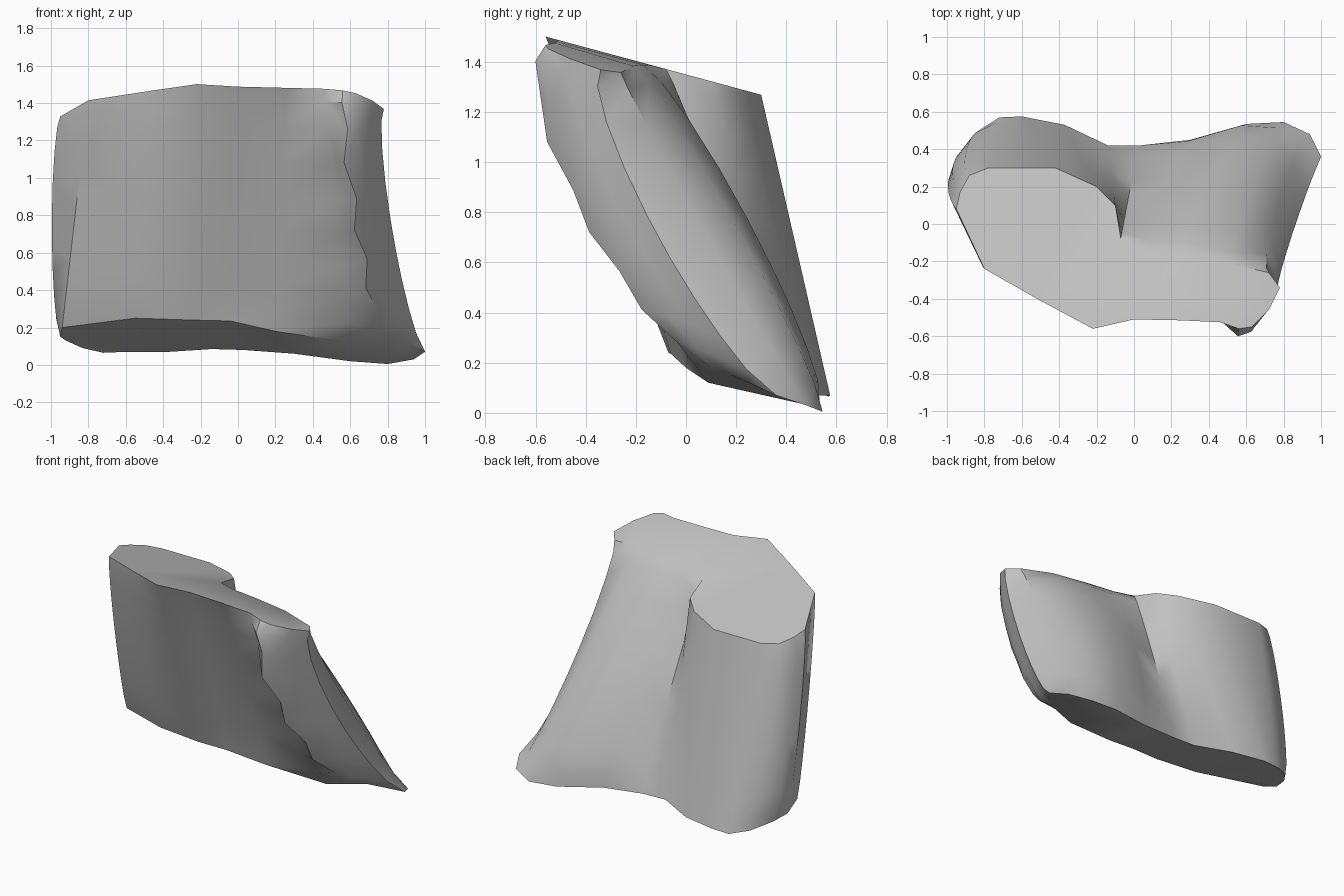
import bpy, bmesh, math

if "Cube" in bpy.data.objects:
    bpy.data.objects.remove(bpy.data.objects["Cube"])

# Outline stations: top x, top y, bottom x, bottom y, bottom z, mid-height bulge in y
STATIONS = [
    (-.95, .08, -.95, .27, .15, .03), (-.80, -.24, -.94, .15, .20, -.03),
    (-.50, -.41, -.55, -.05, .25, -.02), (-.22, -.56, -.25, -.07, .24, .00),
    (.00, -.51, -.04, -.06, .235, .01), (.25, -.515, .20, .00, .18, .02),
    (.46, -.525, .60, .09, .12, -.07), (.56, -.56, .77, .10, .18, -.20),
    (.63, -.55, .84, .18, .15, -.17), (.72, -.46, .91, .25, .12, -.14),
    (.78, -.34, 1.0, .36, .07, -.13), (.72, -.26, .94, .48, .03, -.02),
    (.50, -.21, .80, .545, .005, .06), (.25, -.17, .60, .535, .02, .10),
    (.05, -.14, .30, .45, .06, .08), (-.07, -.08, .03, .42, .08, .02),
    (-.10, .10, -.14, .42, .085, .00), (-.20, .20, -.37, .53, .07, .00),
    (-.42, .30, -.60, .575, .07, .00), (-.78, .30, -.72, .57, .065, .00),
    (-.88, .26, -.83, .50, .09, .00), (-.93, .17, -.92, .38, .13, .01),
]
LEVELS = [0, .05, .16, .30, .45, .58, .70, .82, .92, 1]


def ring_point(s, t, i, k):
    tx, ty, bx, by, bz, dy = s
    tz = 1.35 - .27 * ty - .03 * max(0, tx) - .15 * max(0, tx - .45)
    w = (4 * t * (1 - t)) ** .6
    # left side swells outward, right side is drawn in
    dx = -.045 if tx < -.85 else -.065 if tx > .7 else -.04 if tx > .5 else 0
    # chipped steps along the front right ridge
    chip = .02 * (-1) ** k if i == 7 and 1 < k < 9 else 0
    return (tx + (bx - tx) * t + dx * w + chip,
            ty + (by - ty) * t + dy * w + chip * .6,
            tz + (bz - tz) * t)


# Leaning boulder lofted between the sloped top and bottom outlines
bm = bmesh.new()
rings = [[bm.verts.new(ring_point(s, t, i, k)) for i, s in enumerate(STATIONS)]
         for k, t in enumerate(LEVELS)]
n = len(STATIONS)
for a, b in zip(rings, rings[1:]):
    for i in range(n):
        j = (i + 1) % n
        bm.faces.new((a[i], b[i], b[j], a[j]))
bm.faces.new(rings[0])
bm.faces.new(rings[-1][::-1])
bmesh.ops.recalc_face_normals(bm, faces=bm.faces)
bmesh.ops.triangulate(bm, faces=bm.faces)

mesh = bpy.data.meshes.new("boulder")
bm.to_mesh(mesh)
bm.free()
rock = bpy.data.objects.new("boulder", mesh)
bpy.context.collection.objects.link(rock)

stone = bpy.data.materials.new("stone grey")
stone.diffuse_color = (.55, .55, .55, 1)
stone.use_nodes = True
stone.node_tree.nodes["Principled BSDF"].inputs["Base Color"].default_value = stone.diffuse_color
mesh.materials.append(stone)

# Smooth faces with crisp rims
bpy.context.view_layer.objects.active = rock
rock.select_set(True)
bpy.ops.object.shade_smooth_by_angle(angle=math.radians(40))
